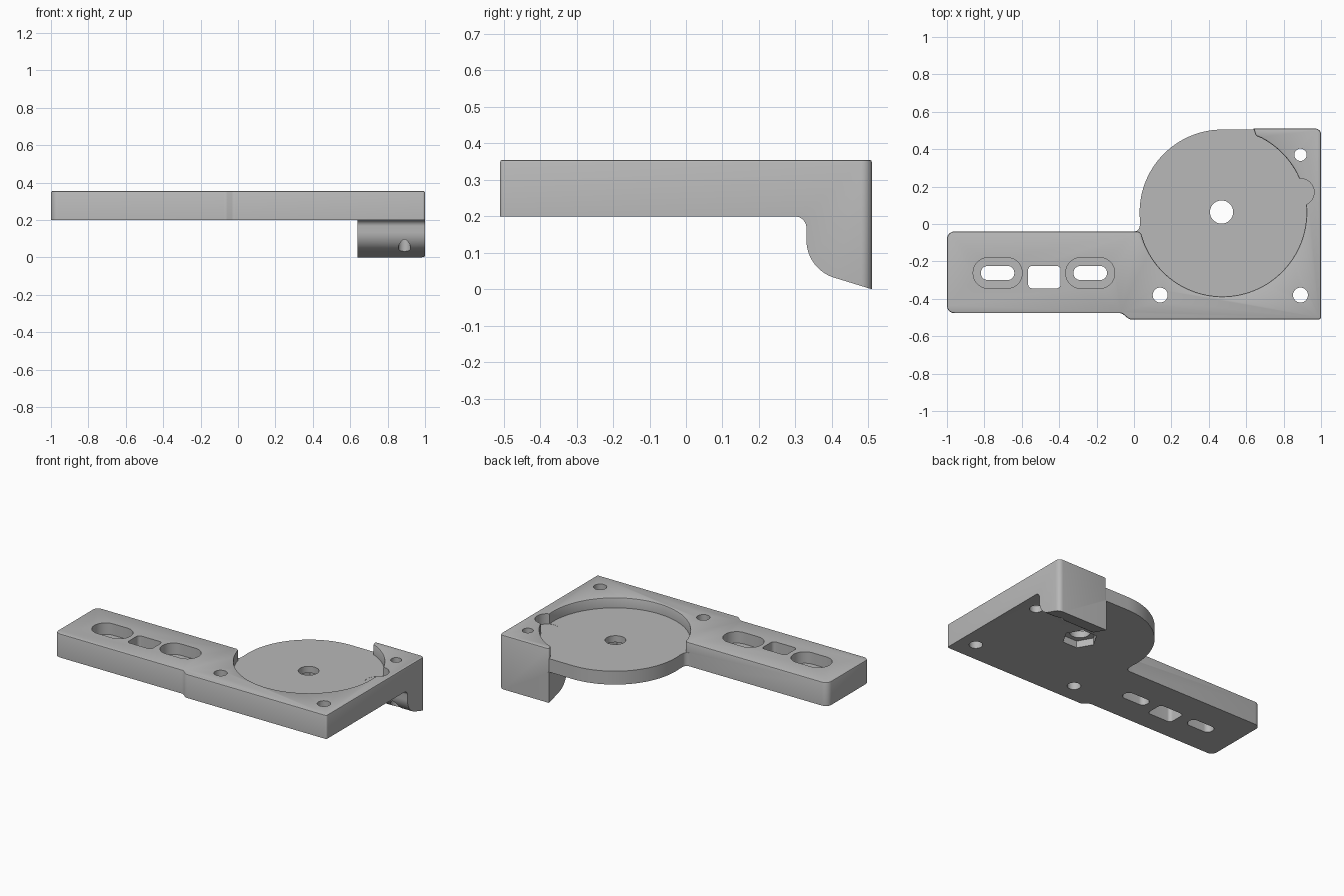
import bpy, bmesh
from math import cos, sin, tan, radians
from mathutils import Vector

if "Cube" in bpy.data.objects:
    bpy.data.objects.remove(bpy.data.objects["Cube"], do_unlink=True)

BOTTOM, FLOOR, TOP = 0.2, 0.288, 0.355
HUB = (0.473, 0.062)

grey = bpy.data.materials.new("plain_grey")
grey.use_nodes = True
grey.diffuse_color = (0.48, 0.48, 0.48, 1)
grey.node_tree.nodes["Principled BSDF"].inputs["Base Color"].default_value = (0.48, 0.48, 0.48, 1)


def arc(center, r, start=0, end=360, n=48):
    """Points on an arc; a full circle leaves out the repeated last point."""
    count = n if abs(end - start) >= 360 else n + 1
    angles = [radians(start + (end - start) * i / n) for i in range(count)]
    return [(center[0] + r * cos(a), center[1] + r * sin(a)) for a in angles]


def rounded(corners, n=6):
    """Outline from (x, y, radius) corners; a radius of 0 stays sharp."""
    out = []
    for i, (x, y, r) in enumerate(corners):
        if r == 0:
            out.append((x, y))
            continue
        p = Vector((x, y))
        u = (Vector(corners[i - 1][:2]) - p).normalized()
        v = (Vector(corners[(i + 1) % len(corners)][:2]) - p).normalized()
        half = u.angle(v) / 2
        center = p + (u + v).normalized() * r / sin(half)
        a = p + u * r / tan(half) - center
        b = p + v * r / tan(half) - center
        sweep = a.angle(b)
        for k in range(n + 1):
            t = k / n
            q = (a * sin((1 - t) * sweep) + b * sin(t * sweep)) / sin(sweep)
            out.append(tuple(center + q))
    return out


def rounded_box(cx, cy, w, h, r):
    return rounded([(cx + sx * w / 2, cy + sy * h / 2, r)
                    for sx, sy in ((-1, -1), (1, -1), (1, 1), (-1, 1))], 10)


def make_object(name, bm):
    bmesh.ops.recalc_face_normals(bm, faces=bm.faces[:])
    mesh = bpy.data.meshes.new(name)
    bm.to_mesh(mesh)
    bm.free()
    mesh.materials.append(grey)
    obj = bpy.data.objects.new(name, mesh)
    bpy.context.collection.objects.link(obj)
    return obj


def prism(name, points, z0, z1, soften=0, taper=None):
    """Upright prism; soften rounds the top rim, taper=(center, scale) widens the top."""
    bm = bmesh.new()
    face = bm.faces.new([bm.verts.new((x, y, z0)) for x, y in points])
    geom = bmesh.ops.extrude_face_region(bm, geom=[face])["geom"]
    top = [g for g in geom if isinstance(g, bmesh.types.BMVert)]
    for v in top:
        v.co.z = z1
        if taper:
            (cx, cy), s = taper
            v.co.x, v.co.y = cx + (v.co.x - cx) * s, cy + (v.co.y - cy) * s
    if soften:
        bmesh.ops.recalc_face_normals(bm, faces=bm.faces[:])
        rim = [e for e in bm.edges if all(v.co.z > z1 - 1e-5 for v in e.verts)]
        bmesh.ops.bevel(bm, geom=rim, offset=soften, segments=2,
                        profile=0.5, affect='EDGES')
    return make_object(name, bm)


def combine(target, tool, operation):
    tool.hide_render = True
    mod = target.modifiers.new(operation.lower(), 'BOOLEAN')
    mod.operation, mod.solver, mod.object = operation, 'EXACT', tool
    bpy.context.view_layer.objects.active = target
    bpy.ops.object.modifier_apply(modifier=mod.name)
    bpy.data.objects.remove(tool, do_unlink=True)


# Raised plate with the arm, open around the round recess
plate_outline = rounded([
    (-1, -0.477, 0.04), (-0.065, -0.477, 0.03), (-0.025, -0.51, 0.03),
    (1, -0.51, 0.012), (1, 0.51, 0.03), (0.638, 0.51, 0.008), (0.652, 0.472, 0.015),
] + [(x, y, 0) for x, y in arc(HUB, 0.449, 62, -160, 72)] + [
    (0.035, -0.04, 0.028), (-1, -0.04, 0.04)])
plate = prism("mounting_plate", plate_outline, BOTTOM, TOP, soften=0.008)

# Thinner round floor of the recess
floor_outline = arc(HUB, 0.443, 90, 186, 40) + rounded([
    (0.031, 0.005, 0), (0.031, -0.04, 0.03), (-0.05, -0.04, 0), (-0.05, -0.1, 0),
    (0.2, -0.45, 0), (0.95, -0.45, 0), (0.95, 0.505, 0)])
combine(plate, prism("disc_floor", floor_outline, BOTTOM, FLOOR), 'UNION')

# Hanging block: curved side profile swept along x
profile = [(0.51, BOTTOM), (0.51, 0)] + arc((0.438, 0.135), 0.108, 256, 180, 16) \
    + arc((0.298, 0.168), 0.032, 0, 90, 8)
bm = bmesh.new()
side = bm.faces.new([bm.verts.new((0.638, y, z)) for y, z in profile])
swept = bmesh.ops.extrude_face_region(bm, geom=[side])["geom"]
for v in swept:
    if isinstance(v, bmesh.types.BMVert):
        v.co.x = 1
bmesh.ops.recalc_face_normals(bm, faces=bm.faces[:])
corner = [e for e in bm.edges if all(v.co.x > 0.99 and v.co.y > 0.505 for v in e.verts)]
bmesh.ops.bevel(bm, geom=corner, offset=0.03, segments=6, profile=0.5, affect='EDGES')
combine(plate, make_object("rear_block", bm), 'UNION')


def cut(points, z0, z1, **kw):
    combine(plate, prism("cutter", points, z0, z1, **kw), 'DIFFERENCE')


# Screw holes
for x, y, r in ((0.14, -0.38, 0.04), (0.89, -0.38, 0.04),
                (0.89, 0.37, 0.033), (0.89, 0.17, 0.04)):
    cut(arc((x, y), r, n=32), -0.1, 0.5)

# Countersink beside the recess
sink = (0.89, 0.17)
cut(arc(sink, 0.039), 0.235, FLOOR, taper=(sink, 1.87))
cut(arc(sink, 0.073), FLOOR - 0.001, 0.5)

# Centre hole with a hexagonal nut pocket underneath
cut(arc((0.468, 0.064), 0.062), 0.1, 0.5)
cut(arc((0.468, 0.064), 0.104, n=6), 0.1, 0.245)

# Stepped slots and the window between them
for x in (-0.729, -0.234):
    cut(rounded_box(x, -0.262, 0.262, 0.164, 0.08), 0.28, 0.5)
    cut(rounded_box(x, -0.262, 0.178, 0.074, 0.034), 0.1, 0.5)
cut(rounded_box(-0.479, -0.284, 0.174, 0.12, 0.022), 0.1, 0.5)

# Clean up the seams and shade
bm = bmesh.new()
bm.from_mesh(plate.data)
bmesh.ops.remove_doubles(bm, verts=bm.verts[:], dist=0.0002)
bmesh.ops.dissolve_limit(bm, angle_limit=radians(0.3), verts=bm.verts[:], edges=bm.edges[:])
bm.to_mesh(plate.data)
bm.free()
bpy.ops.object.select_all(action='DESELECT')
plate.select_set(True)
bpy.context.view_layer.objects.active = plate
bpy.ops.object.shade_smooth_by_angle(angle=radians(30))
